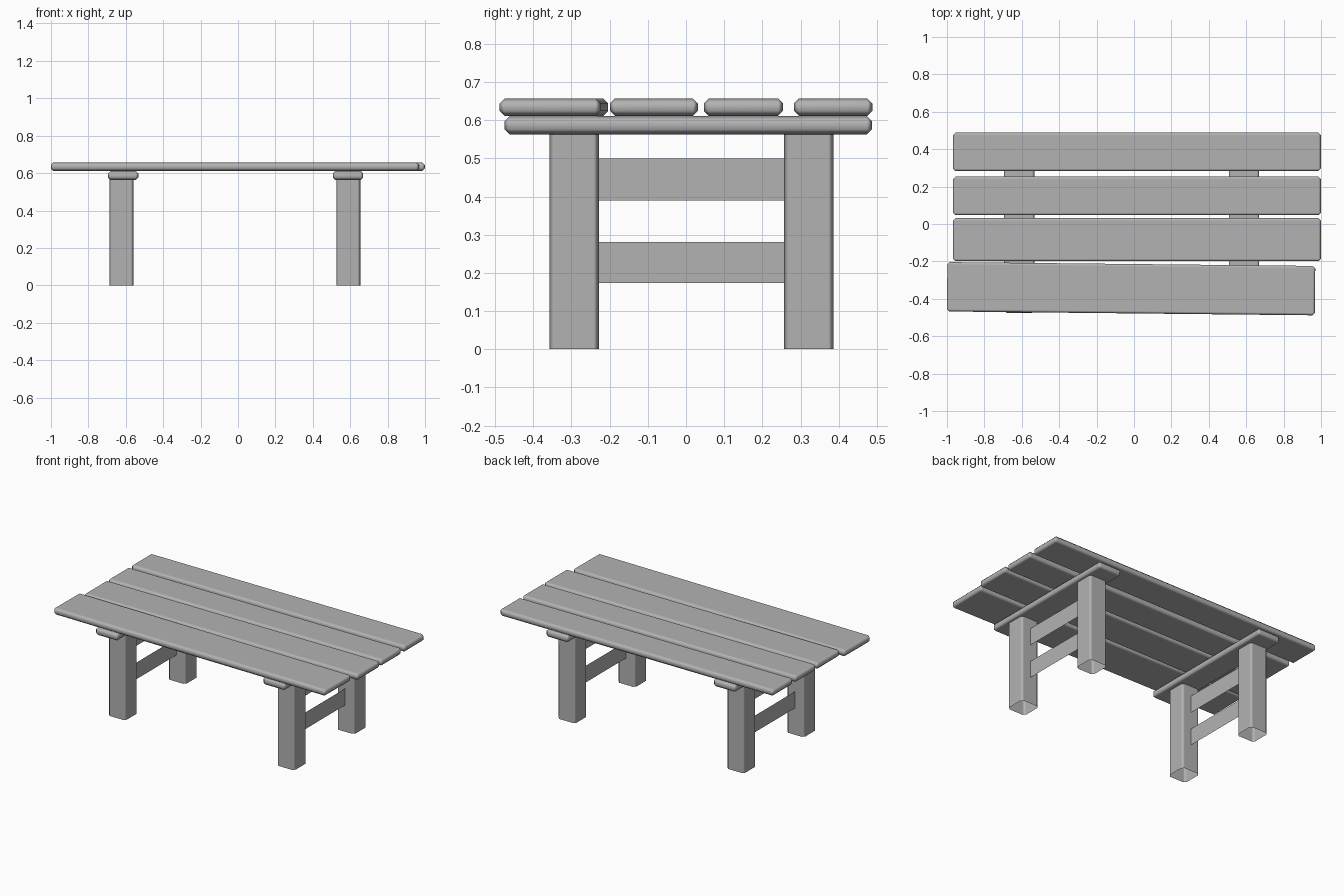
import bpy, bmesh, math

if "Cube" in bpy.data.objects:
    bpy.data.objects.remove(bpy.data.objects["Cube"])

# Dark grey for every part
GREY = bpy.data.materials.new("dark_grey")
GREY.diffuse_color = (0.45, 0.45, 0.45, 1)
GREY.use_nodes = True
GREY.node_tree.nodes["Principled BSDF"].inputs["Base Color"].default_value = GREY.diffuse_color


def finish(bm, name, loc, rot_z=0.0):
    mesh = bpy.data.meshes.new(name)
    bm.to_mesh(mesh)
    bm.free()
    mesh.materials.append(GREY)
    obj = bpy.data.objects.new(name, mesh)
    bpy.context.collection.objects.link(obj)
    obj.location = loc
    obj.rotation_euler.z = rot_z
    return obj


def box(name, x, y, z, bevel=0.013, rot_z=0.0, post=False):
    """Chamfered, smooth box from (min, max) ranges; a post is open-ended with only upright edges cut."""
    bm = bmesh.new()
    bmesh.ops.create_cube(bm, size=1)
    bmesh.ops.scale(bm, vec=(x[1] - x[0], y[1] - y[0], z[1] - z[0]), verts=bm.verts)
    edges = list(bm.edges)
    if post:
        edges = [e for e in edges if abs(e.verts[0].co.z - e.verts[1].co.z) > 0.1]
    bmesh.ops.bevel(bm, geom=edges, offset=bevel, segments=1, profile=0.5, affect='EDGES')
    if post:
        bm.normal_update()
        caps = [f for f in bm.faces if abs(f.normal.z) > 0.9]
        bmesh.ops.delete(bm, geom=caps, context='FACES_ONLY')
    for f in bm.faces:
        f.smooth = True
    obj = finish(bm, name, (sum(x) / 2, sum(y) / 2, sum(z) / 2), rot_z)
    # Keep the broad faces flat and shade only the chamfers softly
    mod = obj.modifiers.new("flat_faces", 'WEIGHTED_NORMAL')
    mod.weight = 100
    return obj


def rail(name, x, y, z):
    """Thin upright sheet between two legs."""
    bm = bmesh.new()
    corners = [(0, y[0], z[0]), (0, y[1], z[0]), (0, y[1], z[1]), (0, y[0], z[1])]
    bm.faces.new([bm.verts.new(c) for c in corners])
    return finish(bm, name, (x, 0, 0))


# Table top: three straight planks and a slightly skewed front one
TOP = (0.611, 0.657)
for i, y in enumerate([(0.283, 0.488), (0.047, 0.254), (-0.199, 0.031)]):
    box(f"top_plank_{i + 1}", (-0.967, 0.999), y, TOP)
box("top_plank_front", (-0.999, 0.968), (-0.478, -0.214), TOP, rot_z=math.radians(-0.6))

# Two trestles: cross beam, pair of legs, two rails
for side, beam_x, leg_x in (("left", -0.614, -0.6225), ("right", 0.588, 0.59)):
    box(f"{side}_cross_beam", (beam_x - 0.081, beam_x + 0.081), (-0.475, 0.487), (0.563, 0.611))
    for end, y in (("front", (-0.358, -0.228)), ("back", (0.257, 0.387))):
        box(f"{side}_{end}_leg", (leg_x - 0.064, leg_x + 0.064), y, (0, 0.565), 0.015, post=True)
    rail(f"{side}_upper_rail", leg_x, (-0.24, 0.267), (0.39, 0.5))
    rail(f"{side}_lower_rail", leg_x, (-0.24, 0.267), (0.173, 0.281))
